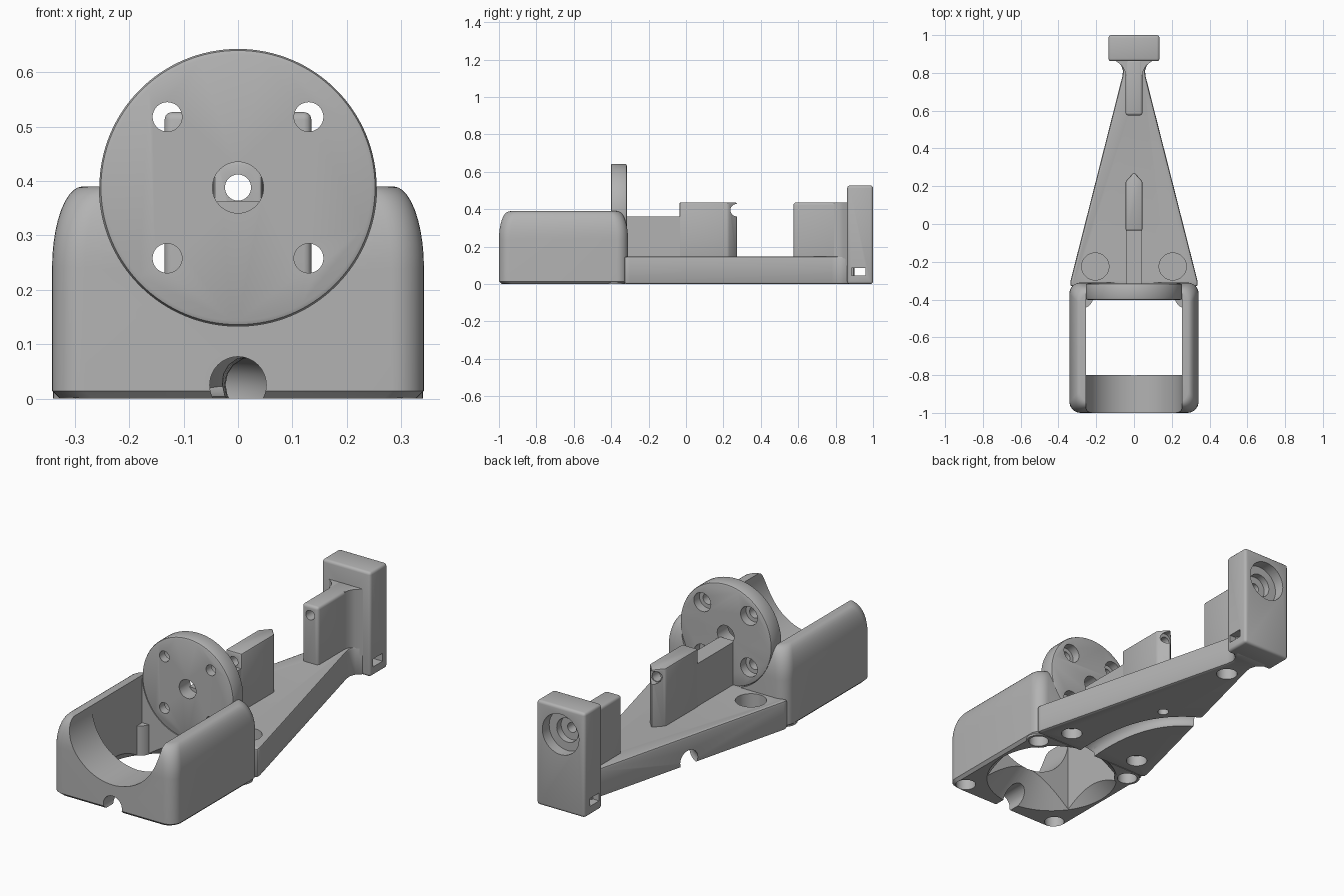
import bpy, bmesh, math
from mathutils import Vector

if "Cube" in bpy.data.objects:
    bpy.data.objects.remove(bpy.data.objects["Cube"], do_unlink=True)

grey = bpy.data.materials.new("plain_grey")
grey.use_nodes = True
colour = (0.45, 0.45, 0.45, 1)
grey.diffuse_color = colour
grey.node_tree.nodes["Principled BSDF"].inputs["Base Color"].default_value = colour


def make(name, bm):
    bmesh.ops.recalc_face_normals(bm, faces=bm.faces)
    mesh = bpy.data.meshes.new(name)
    bm.to_mesh(mesh)
    bm.free()
    obj = bpy.data.objects.new(name, mesh)
    bpy.context.collection.objects.link(obj)
    mesh.materials.append(grey)
    return obj


def loft(name, rings):
    """Skin a stack of rings that share a point count."""
    bm = bmesh.new()
    loops = [[bm.verts.new(p) for p in ring] for ring in rings]
    n = len(loops[0])
    for a, b in zip(loops, loops[1:]):
        for i in range(n):
            j = (i + 1) % n
            bm.faces.new((a[i], a[j], b[j], b[i]))
    bm.faces.new(loops[0])
    bm.faces.new(loops[-1])
    return make(name, bm)


def prism(name, half, z0, z1):
    """Extrude a plan outline, given as its +x half, mirrored across x."""
    outline = half + [(-x, y) for x, y in reversed(half) if x > 0]
    return loft(name, [[(x, y, z) for x, y in outline] for z in (z0, z1)])


def box(name, w, y0, y1, z0, z1):
    return prism(name, [(w, y0), (w, y1)], z0, z1)


def cyl(name, r, start, end, r2=None, seg=48):
    a, b = Vector(start), Vector(end)
    bm = bmesh.new()
    bmesh.ops.create_cone(bm, cap_ends=True, segments=seg, radius1=r,
                          radius2=r if r2 is None else r2, depth=(b - a).length)
    turn = Vector((0, 0, 1)).rotation_difference(b - a)
    for v in bm.verts:
        v.co = turn @ v.co + (a + b) / 2
    return make(name, bm)


def apply_mods(obj):
    bpy.context.view_layer.update()
    graph = bpy.context.evaluated_depsgraph_get()
    mesh = bpy.data.meshes.new_from_object(obj.evaluated_get(graph))
    obj.modifiers.clear()
    obj.data = mesh


def bevel(obj, width, segments=3):
    mod = obj.modifiers.new("Bevel", "BEVEL")
    mod.width, mod.segments = width, segments
    mod.limit_method, mod.angle_limit = "ANGLE", math.radians(35)
    apply_mods(obj)


def combine(obj, tools, operation="DIFFERENCE", keep=False):
    for tool in tools:
        mod = obj.modifiers.new("Boolean", "BOOLEAN")
        mod.object, mod.operation, mod.solver = tool, operation, "EXACT"
    apply_mods(obj)
    if not keep:
        for tool in tools:
            bpy.data.objects.remove(tool, do_unlink=True)


def hole(r, x, y, z0, z1):
    return cyl("hole", r, (x, y, z0), (x, y, z1))


def bore(r, x, z, y0, y1, seg=48):
    return cyl("bore", r, (x, y0, z), (x, y1, z), seg=seg)


AXIS = 0.388     # height of the shaft line
DISC_R = 0.255


def cradle_ring(inset, z, corner=0.06):
    pts = []
    w, d = 0.342 - inset, 0.345 - inset
    for k, (sx, sy) in enumerate(((1, 1), (-1, 1), (-1, -1), (1, -1))):
        for i in range(9):
            t = math.pi / 2 * (k + i / 8)
            pts.append((sx * (w - corner) + corner * math.cos(t),
                        -0.655 + sy * (d - corner) + corner * math.sin(t), z))
    return pts


# Cradle block with softly domed shoulders
rings = [cradle_ring(0.014, 0), cradle_ring(0, 0.014)]
for i in range(11):
    t = math.pi / 2 * i / 10
    rings.append(cradle_ring(0.056 * (1 - math.cos(t)), 0.24 + 0.15 * math.sin(t)))
cradle = loft("cradle", rings)
pocket = box("pocket", DISC_R, -0.8, -0.4, -0.1, 0.5)
flare = cyl("flare", 0.315, (0, -0.62, -0.001), (0, -0.62, 0.135), r2=0.18, seg=96)
combine(cradle, [bore(DISC_R, 0, AXIS, -1.1, -0.2, 128), pocket, flare])
combine(cradle, [hole(0.062, s * 0.278, -0.385, 0, 0.15) for s in (-1, 1)], "UNION")
combine(cradle, [bore(0.052, 0, 0.025, -1.1, -0.75)]
        + [hole(0.048, s * 0.28, y, -0.1, 0.09) for s in (-1, 1) for y in (-0.935, -0.385)])

# Tapering base plate
base = prism("base_plate", [(0.338, -0.33), (0.336, -0.3), (0.062, 0.78), (0.058, 0.81),
                            (0.068, 0.84), (0.1, 0.868), (0.1, 0.9)], 0, 0.147)
bevel(base, 0.012, 2)
combine(base, [hole(0.072, s * 0.205, -0.225, 0.075, 0.3) for s in (-1, 1)]
        + [hole(0.05, s * 0.205, -0.225, -0.1, 0.055) for s in (-1, 1)]
        + [hole(0.05, 0, 0.7, -0.1, 0.08), hole(0.026, 0, 0.22, -0.1, 0.08)])

# Curved cable channel under the base
curve = bpy.data.curves.new("channel", "CURVE")
curve.dimensions = "3D"
curve.bevel_depth, curve.bevel_resolution, curve.use_fill_caps = 0.052, 6, True
path = curve.splines.new("POLY")
path.points.add(24)
p0, p1, p2 = Vector((0, -0.5, 0.025)), Vector((0.13, 0.2, 0.025)), Vector((-0.32, 0.3, 0.025))
for i, point in enumerate(path.points):
    t = i / 24
    point.co = (*(p0 * (1 - t) ** 2 + p1 * 2 * t * (1 - t) + p2 * t * t), 1)
guide = bpy.data.objects.new("channel_guide", curve)
bpy.context.collection.objects.link(guide)
bpy.context.view_layer.update()
graph = bpy.context.evaluated_depsgraph_get()
tube_bm = bmesh.new()
tube_mesh = bpy.data.meshes.new_from_object(guide.evaluated_get(graph))
tube_bm.from_mesh(tube_mesh)
bmesh.ops.remove_doubles(tube_bm, verts=tube_bm.verts, dist=0.0001)
channel = make("channel_cutter", tube_bm)
bpy.data.objects.remove(guide, do_unlink=True)
combine(cradle, [channel], keep=True)
combine(base, [channel])

# Mounting disc with counterbored screw holes
disc = bore(DISC_R, 0, AXIS, -0.402, -0.316, 128)
disc.name = "mounting_disc"
bevel(disc, 0.01, 2)
cuts = [bore(0.047, 0, AXIS, -0.5, -0.2)]
for sx in (-1, 1):
    for sz in (-1, 1):
        x, z = sx * 0.13, AXIS + sz * 0.13
        cuts += [bore(0.027, x, z, -0.5, -0.2), bore(0.047, x, z, -0.36, -0.2)]
combine(disc, cuts)

# Low web and pointed fin behind the disc
box("low_web", 0.042, -0.33, -0.02, 0.1, 0.362)
front_fin = prism("front_fin", [(0.045, -0.035), (0.045, 0.225), (0, 0.275)], 0.1, 0.437)
bevel(front_fin, 0.008, 2)
combine(front_fin, [bore(0.024, 0, AXIS, -0.2, 0.5), bore(0.034, 0, 0.395, 0.235, 0.5)])

# Rear fin and flared neck
rear_fin = box("rear_fin", 0.045, 0.575, 0.87, 0.1, 0.437)
bevel(rear_fin, 0.014)
combine(rear_fin, [bore(0.024, 0, AXIS, 0.4, 1.1)])
neck = prism("neck", [(0.045, 0.79), (0.05, 0.815), (0.066, 0.84), (0.1, 0.866),
                      (0.1, 0.88)], 0.1, 0.435)
combine(neck, [bore(0.024, 0, AXIS, 0.4, 1.1)])

# End post with stepped rear socket and a strap slot
post = box("end_post", 0.135, 0.862, 1, 0, 0.527)
bevel(post, 0.014)
slot = box("slot", 0.3, 0.885, 0.96, 0.045, 0.085)
combine(post, [bore(0.024, 0, AXIS, 0.5, 1.1), bore(0.06, 0, AXIS, 0.91, 1.1),
               bore(0.102, 0, AXIS, 0.945, 1.1), slot])

# Smooth the curved faces and keep edges sharp
parts = [o for o in bpy.context.collection.objects if o.type == "MESH"]
for obj in bpy.context.view_layer.objects:
    obj.select_set(obj in parts)
bpy.context.view_layer.objects.active = cradle
bpy.ops.object.shade_smooth_by_angle(angle=math.radians(30))
